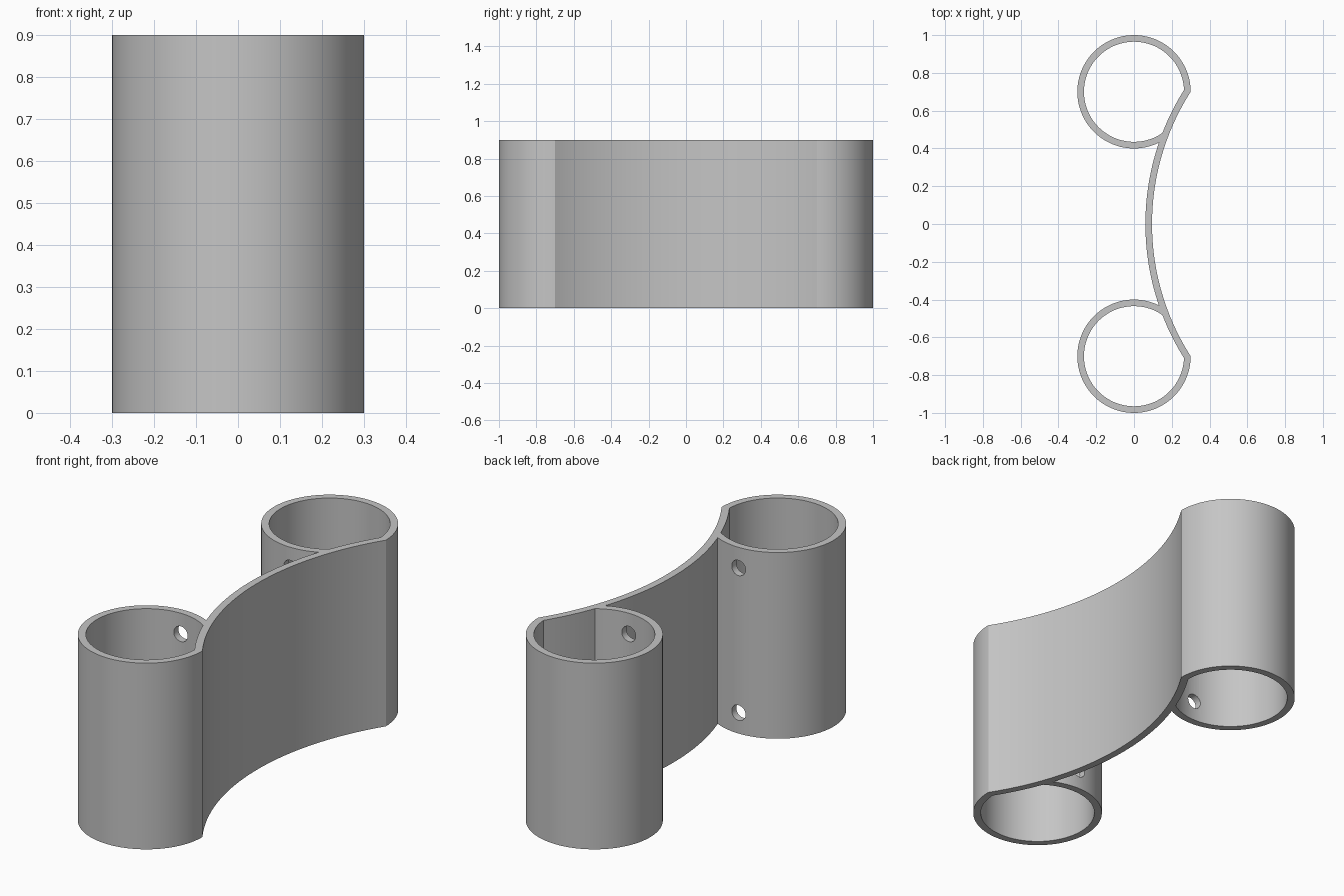
import bpy
import bmesh
from math import acos, asin, atan2, cos, hypot, pi, sin, tau

if "Cube" in bpy.data.objects:
    bpy.data.objects.remove(bpy.data.objects["Cube"], do_unlink=True)

HEIGHT = 0.9
TUBE_Y, TUBE_R, BORE_R = 0.7, 0.3, 0.265
WEB_R, WALL = 1.3, 0.035
WEB_X = TUBE_R + (WEB_R ** 2 - TUBE_Y ** 2) ** 0.5   # centre of the web's curve
BACK_R = WEB_R + WALL

grey = bpy.data.materials.new("plain grey")
grey.use_nodes = True
grey.diffuse_color = (0.56, 0.56, 0.56, 1)
grey.node_tree.nodes["Principled BSDF"].inputs["Base Color"].default_value = grey.diffuse_color


def arc(cx, cy, r, start, end, count):
    steps = [start + (end - start) * i / count for i in range(count + 1)]
    return [(cx + r * cos(a), cy + r * sin(a)) for a in steps]


def meeting_angles(r):
    """Angles on a tube circle where it meets the web's back face."""
    d = hypot(WEB_X, TUBE_Y)
    mid = atan2(-TUBE_Y, WEB_X)
    half = acos((r * r + d * d - BACK_R ** 2) / (2 * r * d))
    return mid + half, mid - half + tau


def web_angle(point):
    return atan2(point[1], point[0] - WEB_X)


def mirrored(points):
    return [(x, -y) for x, y in reversed(points)]


# Outline: web front face, round the tube, web back face
front_face = arc(WEB_X, 0, WEB_R, pi, pi - asin(TUBE_Y / WEB_R), 32)
round_tube = arc(0, TUBE_Y, TUBE_R, 0, meeting_angles(TUBE_R)[1], 96)
back_face = arc(WEB_X, 0, BACK_R, web_angle(round_tube[-1]), pi, 24)
half = front_face + round_tube[1:] + back_face[1:]
outline = half + mirrored(half)[1:-1]

# Bore: inner circle closed off by the web's back face
bore = arc(0, TUBE_Y, BORE_R, *meeting_angles(BORE_R), 88)
bore += arc(WEB_X, 0, BACK_R, web_angle(bore[-1]), web_angle(bore[0]), 14)[1:-1]

# Fill the cross-section and extrude it upward
bm = bmesh.new()
edges = []
for loop in (outline, bore, mirrored(bore)):
    verts = [bm.verts.new((x, y, 0)) for x, y in loop]
    edges += [bm.edges.new((v, verts[i - 1])) for i, v in enumerate(verts)]
bmesh.ops.triangle_fill(bm, use_beauty=True, use_dissolve=False, edges=edges)
top = bmesh.ops.extrude_face_region(bm, geom=bm.faces[:])["geom"]
bmesh.ops.translate(bm, vec=(0, 0, HEIGHT),
                    verts=[g for g in top if isinstance(g, bmesh.types.BMVert)])
bmesh.ops.recalc_face_normals(bm, faces=bm.faces[:])
mesh = bpy.data.meshes.new("double_tube_bracket")
bm.to_mesh(mesh)
bm.free()
bracket = bpy.data.objects.new("double_tube_bracket", mesh)
bpy.context.collection.objects.link(bracket)
mesh.materials.append(grey)

# Screw holes through the facing tube walls
cutters = []
for z in (0.1, 0.8):
    bpy.ops.mesh.primitive_cylinder_add(vertices=32, radius=0.037, depth=1.1,
                                        location=(0, 0, z), rotation=(pi / 2, 0, 0))
    cutter = bpy.context.object
    cutter.name = "screw_hole_cutter"
    cutter.hide_render = True
    cutter.data.materials.append(grey)
    cut = bracket.modifiers.new("screw_hole", 'BOOLEAN')
    cut.operation, cut.solver, cut.object = 'DIFFERENCE', 'EXACT', cutter
    cutters.append(cutter)

bpy.ops.object.select_all(action='DESELECT')
bracket.select_set(True)
bpy.context.view_layer.objects.active = bracket
for modifier in list(bracket.modifiers):
    bpy.ops.object.modifier_apply(modifier=modifier.name)
for cutter in cutters:
    bpy.data.objects.remove(cutter, do_unlink=True)

bpy.ops.object.shade_smooth_by_angle(angle=pi / 8)
